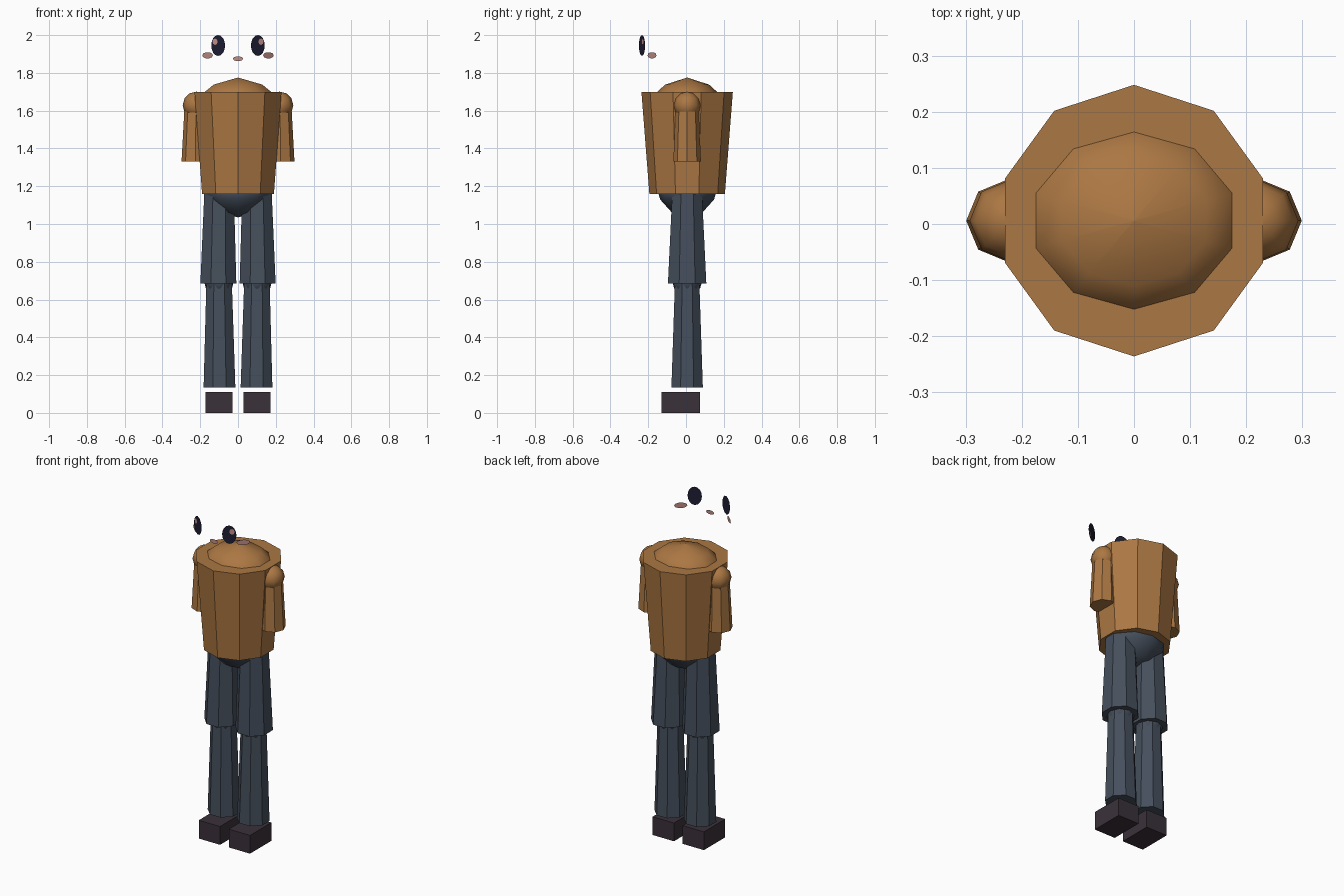
import bpy, bmesh, math
from mathutils import Matrix, Vector

if "Cube" in bpy.data.objects:
    bpy.data.objects.remove(bpy.data.objects["Cube"])


def material(name, rgb):
    m = bpy.data.materials.new(name)
    m.diffuse_color = (*rgb, 1.0)
    m.use_nodes = True
    m.node_tree.nodes["Principled BSDF"].inputs["Base Color"].default_value = m.diffuse_color
    return m


TAN = material("tan_cloth", (0.41, 0.185, 0.056))
SLATE = material("slate_trousers", (0.060, 0.078, 0.107))
SHOE = material("dark_shoe", (0.042, 0.031, 0.042))
NAVY = material("dark_eye", (0.012, 0.012, 0.034))
PINK = material("soft_pink", (0.54, 0.27, 0.235))
BODY_Y = 0.006


def finish(name, bm, mat, smooth=False):
    bmesh.ops.recalc_face_normals(bm, faces=bm.faces[:])
    me = bpy.data.meshes.new(name)
    bm.to_mesh(me)
    bm.free()
    me.materials.append(mat)
    for p in me.polygons:
        p.use_smooth = smooth
    ob = bpy.data.objects.new(name, me)
    bpy.context.collection.objects.link(ob)
    return ob


def loft(name, rings, sides, mat, phase=0.0, smooth=False):
    """Stack of elliptical rings (x, z, rx, ry) closed at both ends."""
    bm = bmesh.new()
    loops = []
    for x, z, rx, ry in rings:
        loops.append([bm.verts.new((x + rx * math.sin(phase + math.tau * i / sides),
                                    BODY_Y + ry * math.cos(phase + math.tau * i / sides), z))
                      for i in range(sides)])
    for a, b in zip(loops, loops[1:]):
        for i in range(sides):
            j = (i + 1) % sides
            bm.faces.new((a[i], a[j], b[j], b[i]))
    bm.faces.new(loops[0])
    bm.faces.new(loops[-1])
    return finish(name, bm, mat, smooth)


def ball(name, loc, r, mat):
    bm = bmesh.new()
    bmesh.ops.create_uvsphere(bm, u_segments=8, v_segments=6, radius=r,
                              matrix=Matrix.Translation(loc))
    return finish(name, bm, mat, True)


def disc(name, loc, w, h, yaw, sides, mat, shift=(0, 0, 0)):
    """Flat oval facing forwards, turned about z by yaw."""
    bm = bmesh.new()
    turn = Matrix.Translation(loc) @ Matrix.Rotation(yaw, 4, 'Z')
    pts = [Vector((w * math.cos(math.tau * i / sides), 0,
                   h * math.sin(math.tau * i / sides))) + Vector(shift)
           for i in range(sides)]
    f = bm.faces.new([bm.verts.new(turn @ p) for p in pts])
    ob_normal = turn.to_3x3() @ Vector((0, -1, 0))
    f.normal_update()
    flip = f.normal.dot(ob_normal) < 0
    if flip:
        f.normal_flip()
    me = bpy.data.meshes.new(name)
    bm.to_mesh(me)
    bm.free()
    me.materials.append(mat)
    ob = bpy.data.objects.new(name, me)
    bpy.context.collection.objects.link(ob)


# Jacket body, rounded shoulder top and hips
loft("torso", [(0, 1.16, 0.20, 0.20), (0, 1.70, 0.242, 0.242)], 10, TAN)
loft("shoulder_dome", [(0, 1.60, 0.225, 0.193), (0, 1.70, 0.184, 0.158),
                       (0, 1.738, 0.135, 0.116), (0, 1.775, 0.001, 0.001)],
     10, TAN, smooth=True)
loft("hips", [(0, 1.035, 0.001, 0.001), (0, 1.062, 0.095, 0.082),
              (0, 1.13, 0.166, 0.143), (0, 1.21, 0.19, 0.165)],
     10, SLATE, smooth=True)

EIGHTH = math.pi / 8
for side, s in (("left", -1), ("right", 1)):
    # Short arms
    ball(side + "_shoulder", (s * 0.22, BODY_Y, 1.628), 0.073, TAN)
    loft(side + "_upper_arm", [(s * 0.226, 1.33, 0.073, 0.073),
                               (s * 0.222, 1.64, 0.060, 0.060)], 8, TAN)
    # Legs
    loft(side + "_thigh", [(s * 0.104, 0.685, 0.103, 0.110),
                           (s * 0.100, 1.185, 0.084, 0.084)], 8, SLATE, EIGHTH)
    ball(side + "_knee", (s * 0.101, BODY_Y, 0.70), 0.08, SLATE)
    loft(side + "_shin", [(s * 0.098, 0.135, 0.091, 0.090),
                          (s * 0.100, 0.69, 0.073, 0.070)], 8, SLATE, EIGHTH)
    # Block shoes
    bm = bmesh.new()
    bmesh.ops.create_cube(bm, size=1.0, matrix=Matrix.Translation((s * 0.1, -0.028, 0.055))
                          @ Matrix.Diagonal((0.142, 0.203, 0.11, 1)))
    finish(side + "_shoe", bm, SHOE)
    # Face pieces
    yaw = s * math.radians(24)
    eye = (s * 0.105, -0.233, 1.945)
    disc(side + "_eye", eye, 0.040, 0.055, yaw, 16, NAVY)
    disc(side + "_eye_glint", eye, 0.015, 0.017, yaw, 8, PINK, (s * 0.016, -0.004, 0.02))
    disc(side + "_cheek", (s * 0.161, -0.18, 1.893), 0.037, 0.017, s * math.radians(40), 10, PINK)

disc("mouth", (0, -0.23, 1.875), 0.027, 0.013, 0, 10, PINK)
